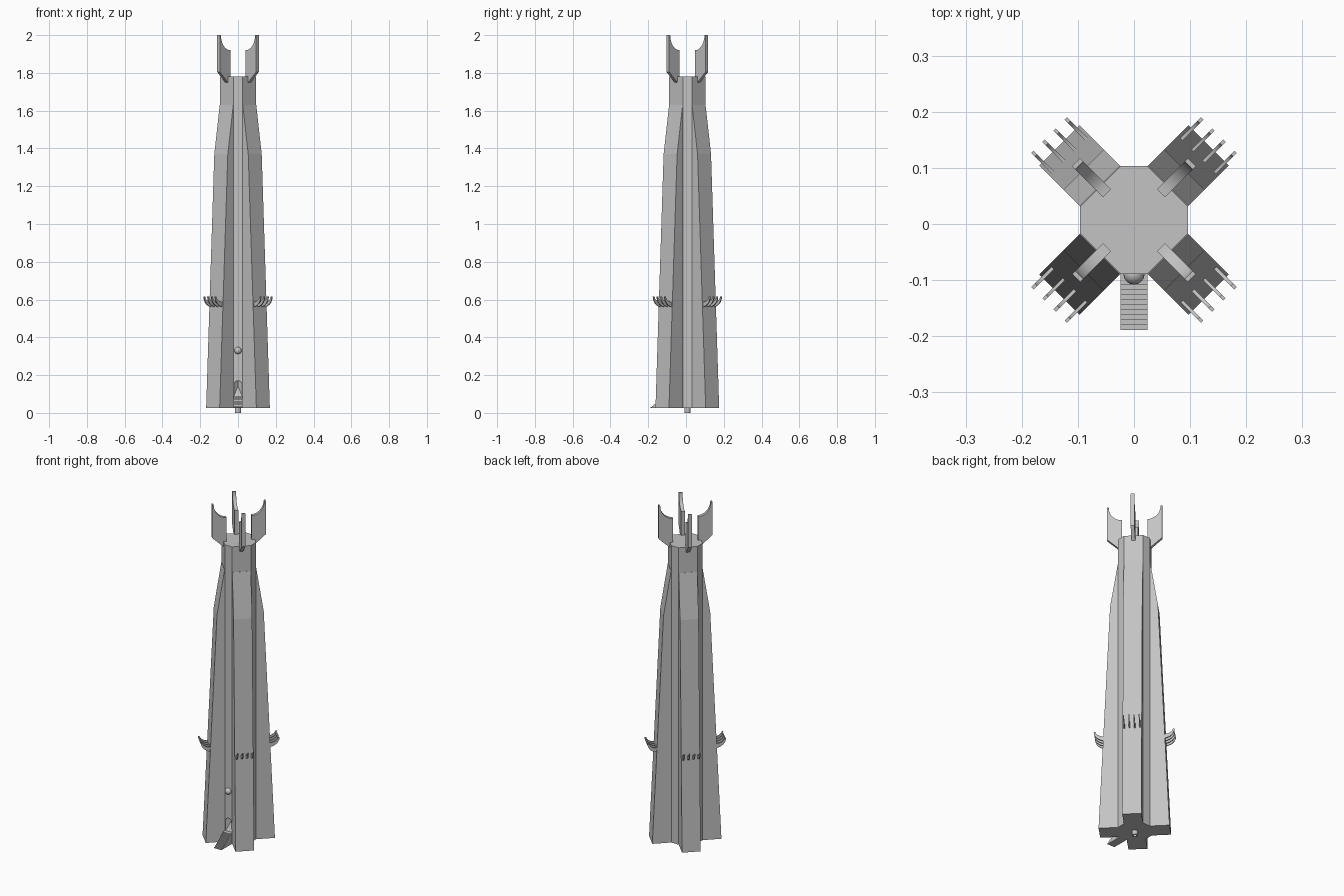
import bpy, bmesh, math
from mathutils import Matrix, Vector

if "Cube" in bpy.data.objects:
    bpy.data.objects.remove(bpy.data.objects["Cube"], do_unlink=True)

CY = 0.007                       # axis of the tower in y
BASE, TOP = 0.025, 1.78
DIAGONALS = [math.radians(45 + 90 * i) for i in range(4)]

grey = bpy.data.materials.new("hull grey")
grey.use_nodes = True
grey.diffuse_color = (0.55, 0.55, 0.55, 1)
grey.node_tree.nodes["Principled BSDF"].inputs["Base Color"].default_value = grey.diffuse_color


def finish(name, bm, angle=0.0, smooth=False):
    bmesh.ops.recalc_face_normals(bm, faces=bm.faces)
    mesh = bpy.data.meshes.new(name)
    bm.to_mesh(mesh)
    bm.free()
    mesh.materials.append(grey)
    ob = bpy.data.objects.new(name, mesh)
    bpy.context.collection.objects.link(ob)
    ob.location = (0, CY, 0)
    ob.rotation_euler.z = angle
    if smooth:
        bpy.ops.object.select_all(action='DESELECT')
        ob.select_set(True)
        bpy.context.view_layer.objects.active = ob
        bpy.ops.object.shade_smooth_by_angle(angle=math.radians(35))
    return ob


def loft(rings):
    """Closed solid through rings with equal point counts."""
    bm = bmesh.new()
    loops = [[bm.verts.new(p) for p in ring] for ring in rings]
    for a, b in zip(loops, loops[1:]):
        for i in range(len(a)):
            j = (i + 1) % len(a)
            bm.faces.new((a[i], a[j], b[j], b[i]))
    bm.faces.new(loops[0])
    bm.faces.new(loops[-1])
    return bm


def plate(profile, thickness, offset=0.0):
    """Radial profile (r, z) given thickness across the radius."""
    return loft([[(r, offset + s * thickness / 2, z) for r, z in profile] for s in (-1, 1)])


def arc(cx, cz, rx, rz, start, end, steps=8):
    angles = [math.radians(start + (end - start) * i / steps) for i in range(steps + 1)]
    return [(cx + rx * math.cos(a), cz + rz * math.sin(a)) for a in angles]


# Eight-sided core
APO, HALF = 0.096, 0.024
quarter = [Vector((APO, -HALF, 0)), Vector((APO, HALF, 0))]
octagon = [Matrix.Rotation(math.pi / 2 * k, 3, 'Z') @ p for k in range(4) for p in quarter]
core = finish("core", loft([[(p.x, p.y, z) for p in octagon] for z in (BASE, TOP)]))

# Arched doorway with a back wall leaning inwards, cut into the core
arch = [(-0.022, 0.088), (0.022, 0.088), (0.022, 0.145)] + arc(0, 0.145, 0.022, 0.025, 20, 160, 6) + [(-0.022, 0.145)]
cutter = finish("doorway_cutter", loft([
    [(x, -0.15, z) for x, z in arch],
    [(x, -APO + 0.003 + (z - 0.088) * 0.4, z) for x, z in arch]]))
cutter.hide_render = True
cut = core.modifiers.new("doorway", 'BOOLEAN')
cut.operation, cut.solver, cut.object = 'DIFFERENCE', 'EXACT', cutter
bpy.context.view_layer.objects.active = core
bpy.ops.object.modifier_apply(modifier=cut.name)
bpy.data.objects.remove(cutter, do_unlink=True)

# Diagonal buttresses, top fins and claws
WIDTH = 0.0505
reach = [(BASE, 0.188), (1.37, 0.127), (1.63, 0.086)]
fin = ([(0.086, 1.75), (0.146, 1.805), (0.146, 2.0), (0.138, 2.0)]
       + arc(0.068, 2.0, 0.07, 0.08, -8, -90) + [(0.068, 1.77)])
claw = arc(0.15, 0.615, 0.064, 0.055, -90, 0) + arc(0.15, 0.615, 0.055, 0.03, 0, -90)
for n, a in enumerate(DIAGONALS, 1):
    finish(f"buttress_{n}", loft([[(0, -WIDTH, z), (d, -WIDTH, z), (d, WIDTH, z), (0, WIDTH, z)]
                                  for z, d in reach]), a)
    finish(f"top_fin_{n}", plate(fin, 0.02), a, smooth=True)
    for k, offset in enumerate((-0.042, -0.014, 0.014, 0.042), 1):
        finish(f"claw_{n}_{k}", plate(claw, 0.006, offset), a, smooth=True)

# Entrance stair, in the radial plane facing the front
STEPS, INNER, OUTER, HIGH, LOW = 9, 0.115, 0.196, 0.09, 0.03
stair = [(OUTER, BASE), (0.09, BASE), (0.09, HIGH)]
for i in range(STEPS):
    r = INNER + (OUTER - INNER) * i / STEPS
    z = HIGH + (LOW - HIGH) * i / STEPS
    stair += [(r, z), (r, z + (LOW - HIGH) / STEPS)]
stair.append((OUTER, LOW))
finish("entrance_stair", plate(stair, 0.048), -math.pi / 2)

# Round lamp above the door
bm = bmesh.new()
bmesh.ops.create_uvsphere(bm, u_segments=16, v_segments=10, radius=0.019,
                          matrix=Matrix.Translation((0, -APO, 0.33)))
finish("front_lamp", bm, smooth=True)

# Hollow nozzle under the core
bm = bmesh.new()
profile = [(0.01, 0.028), (0.01, 0.0), (0.016, 0.0), (0.016, 0.028)]
verts = [bm.verts.new((r, 0, z)) for r, z in profile]
edges = [bm.edges.new(p) for p in zip(verts, verts[1:])]
bmesh.ops.spin(bm, geom=verts + edges, cent=(0, 0, 0), axis=(0, 0, 1),
               angle=math.tau, steps=16, use_merge=True)
finish("nozzle", bm, smooth=True)
